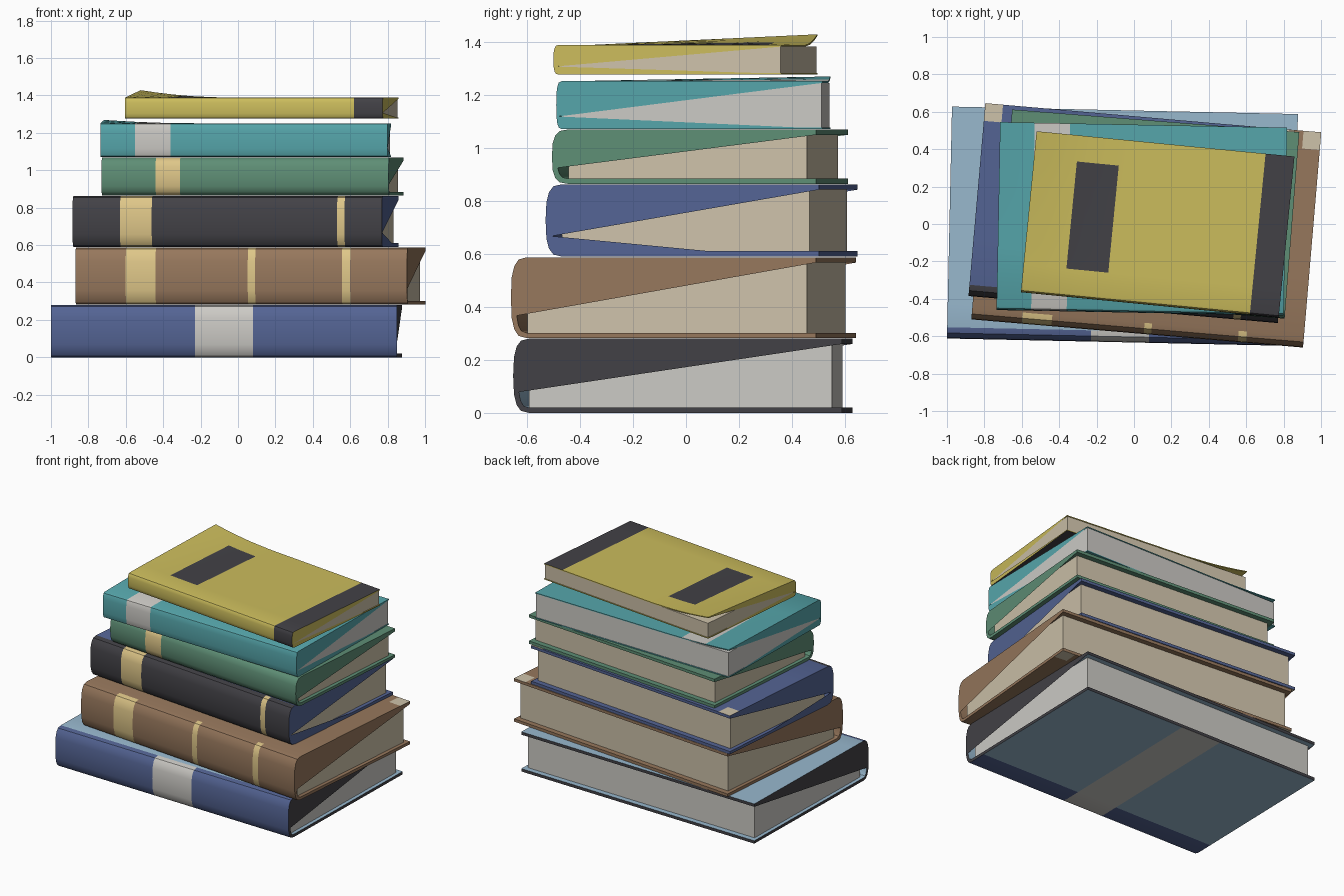
import bpy, bmesh, math
from mathutils import Matrix, Vector

if "Cube" in bpy.data.objects:
    bpy.data.objects.remove(bpy.data.objects["Cube"])


def linear(c):
    c /= 255
    return c / 12.92 if c <= 0.04045 else ((c + 0.055) / 1.055) ** 2.4


COLOURS = {
    "blue": (84, 100, 148), "light_blue": (152, 184, 206), "charcoal": (66, 65, 70),
    "grey": (204, 202, 197), "brown": (150, 119, 92), "gold": (222, 198, 136),
    "paper": (206, 194, 170), "green": (94, 142, 117), "teal": (86, 166, 171),
    "yellow": (203, 188, 92),
}
NAMES = list(COLOURS)
MATS = []
for name, rgb in COLOURS.items():
    m = bpy.data.materials.new(name)
    m.diffuse_color = (*[linear(c) for c in rgb], 1)
    m.use_nodes = True
    m.node_tree.nodes["Principled BSDF"].inputs["Base Color"].default_value = m.diffuse_color
    MATS.append(m)


def finish(bm, name, matrix):
    mesh = bpy.data.meshes.new(name)
    bm.to_mesh(mesh)
    bm.free()
    for m in MATS:
        mesh.materials.append(m)
    for p in mesh.polygons:
        p.use_smooth = True
    mesh.set_sharp_from_angle(angle=math.radians(35))
    ob = bpy.data.objects.new(name, mesh)
    ob.matrix_world = matrix
    bpy.context.collection.objects.link(ob)


def arc(y0, y1, z0, z1, steps=8):
    """Rounded spine section, from the top down to the bottom."""
    pts = []
    for i in range(steps + 1):
        a = math.pi / 2 - math.pi * i / steps
        s, c = math.sin(a), max(0.0, math.cos(a))
        if i in (0, steps):
            c = 0.0
        z = (z0 + z1) / 2 + (z1 - z0) / 2 * math.copysign(abs(s) ** 0.7, s)
        pts.append((y1 - (y1 - y0) * c ** 0.7, z))
    return pts


def book(name, corner, angle, size, z0, cover, spine, edge, pages,
         patches=(), soft=False, lift=0.0, low_wedge=None):
    """Local origin is the front-left corner; x runs along the spine, y to the fore edge."""
    L, D, H = size
    t = 0.006 if soft else 0.02
    r = 0.02 if soft else 0.06
    gap_x, gap_y = (0.005, 0.004) if soft else (0.025, 0.037)
    matrix = Matrix.Translation((*corner, z0)) @ Matrix.Rotation(-math.radians(angle), 4, 'Z')

    # cross-section: outer and inner point lists with matching order
    cuts = {r, D * 0.33, D * 0.66, D}
    xs = {0.0, L}
    for _, x0, x1, y0, y1, _ in patches:
        xs |= {max(0, x0), min(L, x1)}
        cuts |= {y for y in (y0, y1) if r < y < D}
    if lift:
        xs |= {0.08, 0.16, 0.3, 0.5}
    xs, ys = sorted(xs), sorted(cuts)
    n = len(ys)
    outer = [(y, H) for y in ys[:0:-1]] + arc(0, r, 0, H) + [(y, 0) for y in ys[1:]]
    inner = [(y, H - t) for y in ys[:0:-1]] + arc(t, r, t, H - t) + [(y, t) for y in ys[1:]]
    count = len(outer)
    ring = outer + inner[::-1]
    total = len(ring)

    def bend(x, y, z):
        # curled back-left corner of the top cover
        if lift and z > H / 2 and y > r:
            z += lift * max(0, 1 - x / 0.5) ** 2 * y / D
        return x, y, z

    def colour(x, i):
        (ya, za), (yb, _) = outer[i], outer[i + 1]
        y = (ya + yb) / 2
        zone = "spine" if n - 1 <= i < n + 7 else "top" if za > H / 2 else "bottom"
        result = spine if zone == "spine" else cover
        for zones, x0, x1, y0, y1, col in patches:
            if zone in zones and x0 < x < x1 and y0 < y < y1:
                result = col
        return result

    # cover
    bm = bmesh.new()
    rows = [[bm.verts.new(bend(x, y, z)) for y, z in ring] for x in xs]
    for k in range(len(xs) - 1):
        for i in range(total):
            j = (i + 1) % total
            f = bm.faces.new((rows[k][i], rows[k][j], rows[k + 1][j], rows[k + 1][i]))
            mid = (xs[k] + xs[k + 1]) / 2
            col = colour(mid, i) if i < count - 1 else cover if i < total - 1 and i >= count else edge
            f.material_index = NAMES.index(col)
    for row in (rows[0], rows[-1]):
        for i in range(count - 1):
            f = bm.faces.new((row[i], row[i + 1], row[total - 2 - i], row[total - 1 - i]))
            f.material_index = NAMES.index(edge)
    bmesh.ops.recalc_face_normals(bm, faces=bm.faces[:])

    # slanted flaps closing the ends of the cover
    apex = n - 1 + 5
    for row, side in ((rows[0], -1), (rows[-1], 1)):
        ins = row[:count - 1:-1]
        flaps = [ins[:apex + 1]]
        if low_wedge:
            end = bm.verts.new((row[0].co.x, D * low_wedge, t))
            flaps.append(ins[apex:n + 8] + [end])
        for vs in flaps:
            f = bm.faces.new(vs)
            f.normal_update()
            if f.normal.x * side < 0:
                f.normal_flip()
            f.material_index = NAMES.index(edge)
    finish(bm, name + "_cover", matrix)

    # page block
    bm = bmesh.new()
    lo, hi = Vector((gap_x, r, t)), Vector((L - gap_x, D - gap_y, H - t))
    bmesh.ops.create_cube(bm, size=1, matrix=Matrix.Translation((lo + hi) / 2)
                          @ Matrix.Diagonal((*(hi - lo), 1)))
    for f in bm.faces:
        f.material_index = NAMES.index(pages)
    finish(bm, name + "_pages", matrix)


def bands(col, *spans, zones=("spine",)):
    return [(zones, a, b, -1, 9, col) for a, b in spans]


def corners(L, D, s=0.095):
    return [(("top", "bottom"), a, b, D - s, 9, "paper") for a, b in ((-1, s), (L - s, 9))]


ALL = ("top", "spine", "bottom")

book("bottom_book", (-1.0, -0.612), 1.24, (1.85, 1.24, 0.28), 0, "light_blue", "blue",
     "charcoal", "grey",
     [(("bottom",), -1, 9, -1, 0.18, "blue")]
     + bands("grey", (0.77, 1.08), zones=("spine", "bottom")))
book("brown_book", (-0.87, -0.51), 4.85, (1.78, 1.155, 0.305), 0.282, "brown", "brown",
     "brown", "paper",
     bands("gold", (0.27, 0.43), (0.925, 0.965), (1.43, 1.475)) + corners(1.78, 1.155))
book("blue_book", (-0.885, -0.385), 5.0, (1.66, 1.035, 0.272), 0.59, "blue", "charcoal",
     "blue", "paper",
     bands("gold", (0.255, 0.425), (1.42, 1.46)) + corners(1.66, 1.035), low_wedge=0.6)
book("green_book", (-0.73, -0.385), 4.5, (1.54, 1.0, 0.205), 0.864, "green", "green",
     "green", "paper", bands("gold", (0.29, 0.42)))
book("teal_book", (-0.735, -0.46), 1.1, (1.535, 1.005, 0.18), 1.071, "teal", "teal",
     "teal", "grey", bands("grey", (0.185, 0.375), zones=ALL),
     soft=True, lift=0.018, low_wedge=0.9)
book("yellow_book", (-0.605, -0.365), 5.6, (1.385, 0.865, 0.112), 1.276, "yellow", "yellow",
     "yellow", "paper",
     bands("charcoal", (1.23, 9), zones=ALL)
     + [(("top",), 0.23, 0.455, 0.15, 0.725, "charcoal")],
     soft=True, lift=0.04, low_wedge=0.9)
